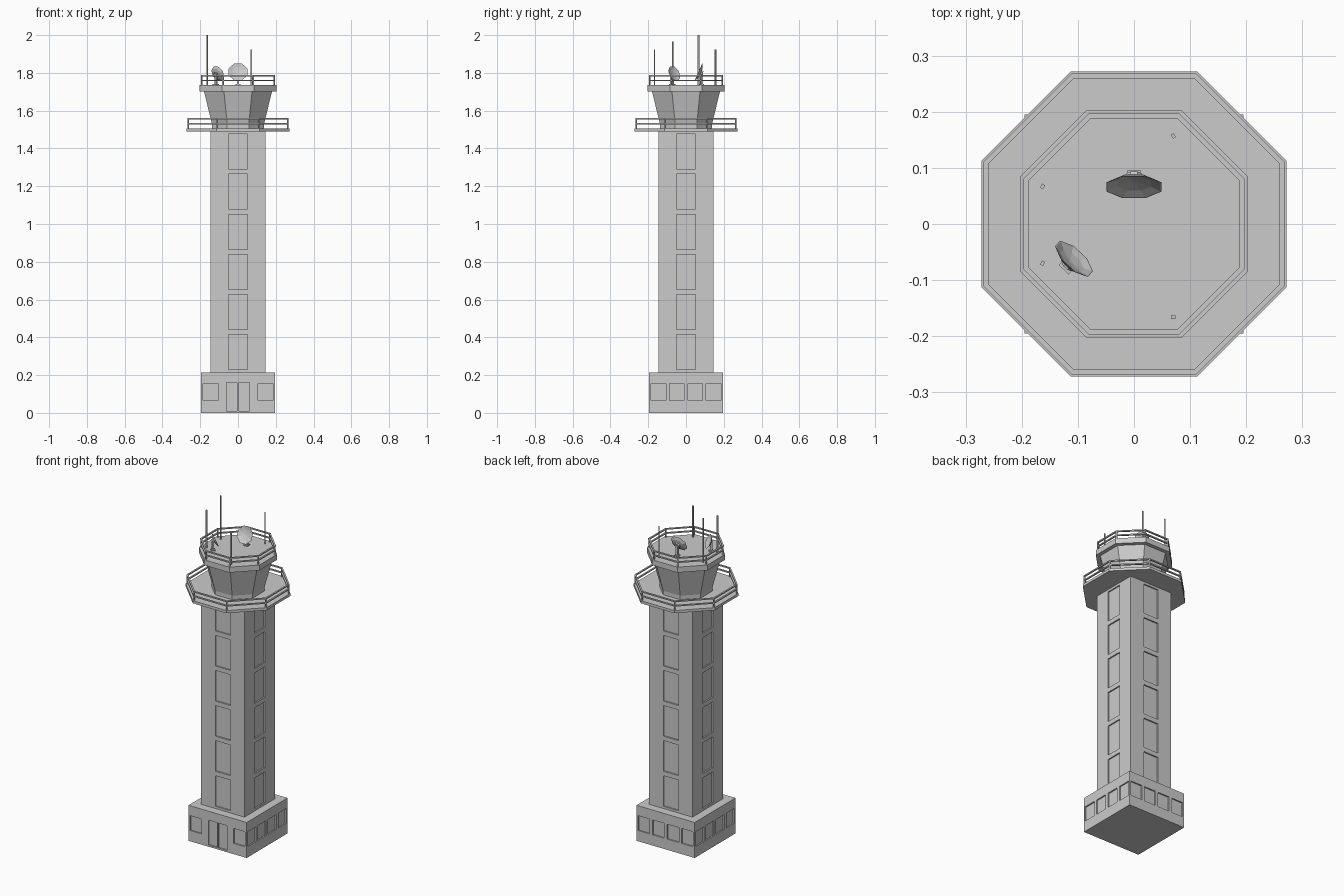
import bpy, bmesh, math
from mathutils import Vector, Matrix

if "Cube" in bpy.data.objects:
    bpy.data.objects.remove(bpy.data.objects["Cube"])

COS8 = math.cos(math.pi / 8)


def finish(name, bm):
    bmesh.ops.recalc_face_normals(bm, faces=bm.faces)
    me = bpy.data.meshes.new(name)
    bm.to_mesh(me)
    bm.free()
    ob = bpy.data.objects.new(name, me)
    bpy.context.collection.objects.link(ob)
    return ob


def add_box(bm, centre, size, rot=0.0):
    m = (Matrix.Translation(centre) @ Matrix.Rotation(rot, 4, 'Z')
         @ Matrix.Diagonal((*size, 1)))
    bmesh.ops.create_cube(bm, size=1, matrix=m)


def box(name, centre, size, rot=0.0):
    bm = bmesh.new()
    add_box(bm, centre, size, rot)
    return finish(name, bm)


def add_lathe(bm, profile, closed=False, n=8, m=Matrix()):
    """Revolve (apothem, z) points into an n-sided solid."""
    rings = []
    for r, z in profile:
        rings.append([bm.verts.new(m @ Vector((
            r / COS8 * math.cos((i + .5) * 2 * math.pi / n),
            r / COS8 * math.sin((i + .5) * 2 * math.pi / n), z))) for i in range(n)])
    pairs = list(zip(rings, rings[1:]))
    if closed:
        pairs.append((rings[-1], rings[0]))
    for a, b in pairs:
        for i in range(n):
            j = (i + 1) % n
            bm.faces.new((a[i], a[j], b[j], b[i]))
    if not closed:
        bm.faces.new(rings[0])
        bm.faces.new(rings[-1])


def lathe(name, profile):
    bm = bmesh.new()
    add_lathe(bm, profile)
    return finish(name, bm)


def railing(name, apothem, z0, heights):
    bm = bmesh.new()
    w, h = 0.0045, 0.0035
    for z in heights:
        add_lathe(bm, [(apothem - w, z - h), (apothem + w, z - h),
                       (apothem + w, z + h), (apothem - w, z + h)], closed=True)
    top = heights[-1]
    for i in range(8):
        a = (i + .5) * math.pi / 4
        r = apothem / COS8
        add_box(bm, (r * math.cos(a), r * math.sin(a), (z0 + top) / 2),
                (0.007, 0.007, top - z0), a)
    return finish(name, bm)


def recess(ob, half, panels, depth=0.008):
    """Cut shallow panels; each is (side 0..3 from front, u, z, width, height)."""
    bm = bmesh.new()
    for side, u, z, w, h in panels:
        a = side * math.pi / 2
        c = Matrix.Rotation(a, 3, 'Z') @ Vector((u, -half, z))
        add_box(bm, c, (w, 2 * depth, h), a)
    cutter = finish(ob.name + "_cutter", bm)
    cutter.hide_render = True
    cutter.hide_set(True)
    mod = ob.modifiers.new("panels", 'BOOLEAN')
    mod.operation = 'DIFFERENCE'
    mod.solver = 'EXACT'
    mod.object = cutter


# Ground floor with windows all round and a double door at the front
base = box("base_building", (0, 0, 0.1075), (0.39, 0.39, 0.215))
panels = [(s, u, 0.11, 0.078, 0.09) for s in range(4)
          for u in (-0.146, -0.049, 0.049, 0.146) if s or abs(u) > 0.1]
panels += [(0, u, 0.085, 0.058, 0.15) for u in (-0.033, 0.033)]
recess(base, 0.195, panels)

# Square shaft with six panels per side
shaft = box("tower_shaft", (0, 0, 0.8525), (0.29, 0.29, 1.275))
recess(shaft, 0.145, [(s, 0, 0.215 + 0.2125 * (k + .5), 0.1, 0.185)
                      for s in range(4) for k in range(6)])

# Balcony, control cab and roof
lathe("balcony_deck", [(0.272, 1.49), (0.272, 1.506)])
lathe("control_cab", [(0.138, 1.506), (0.138, 1.53), (0.18, 1.702)])
lathe("roof_slab", [(0.203, 1.702), (0.203, 1.735)])
railing("balcony_railing", 0.2635, 1.506, (1.531, 1.558))
railing("roof_railing", 0.192, 1.735, (1.76, 1.785))

# Antennas
for i, (x, y, top, w, rot) in enumerate((
        (-0.163, 0.067, 2.0, 0.008, 1.05), (-0.163, -0.07, 1.965, 0.008, 1.05),
        (0.07, 0.157, 1.925, 0.008, -1.0), (0.07, -0.166, 1.925, 0.008, 0.0))):
    box(f"antenna_{i + 1}", (x, y, (1.735 + top) / 2), (w, 0.006, top - 1.735), rot)


# Radar dishes: shallow octagonal bowl, rear hub and stand
def dish(name, pos, radius, azimuth, tilt):
    m = (Matrix.Translation(pos) @ Matrix.Rotation(azimuth, 4, 'Z')
         @ Matrix.Rotation(math.pi / 2 - tilt, 4, 'Y'))
    bm = bmesh.new()
    r = radius
    add_lathe(bm, [(0.25 * r, -0.3 * r), (0.7 * r, -0.2 * r), (r, 0),
                   (0.94 * r, 0), (0.62 * r, -0.13 * r), (0.12 * r, -0.22 * r)], m=m)
    add_lathe(bm, [(0.3 * r, -0.48 * r), (0.3 * r, -0.27 * r)], m=m)
    hub = m @ Vector((0, 0, -0.4 * r))
    add_box(bm, (hub.x, hub.y, (1.735 + hub.z) / 2),
            (0.012, 0.012, hub.z - 1.735), azimuth)
    add_box(bm, (hub.x, hub.y, 1.738), (0.024, 0.024, 0.006), azimuth)
    return finish(name, bm)


dish("large_dish", (0, 0.066, 1.805), 0.049, -math.pi / 2, math.radians(24))
dish("small_dish", (-0.107, -0.062, 1.797), 0.04, math.radians(47), math.radians(24))
